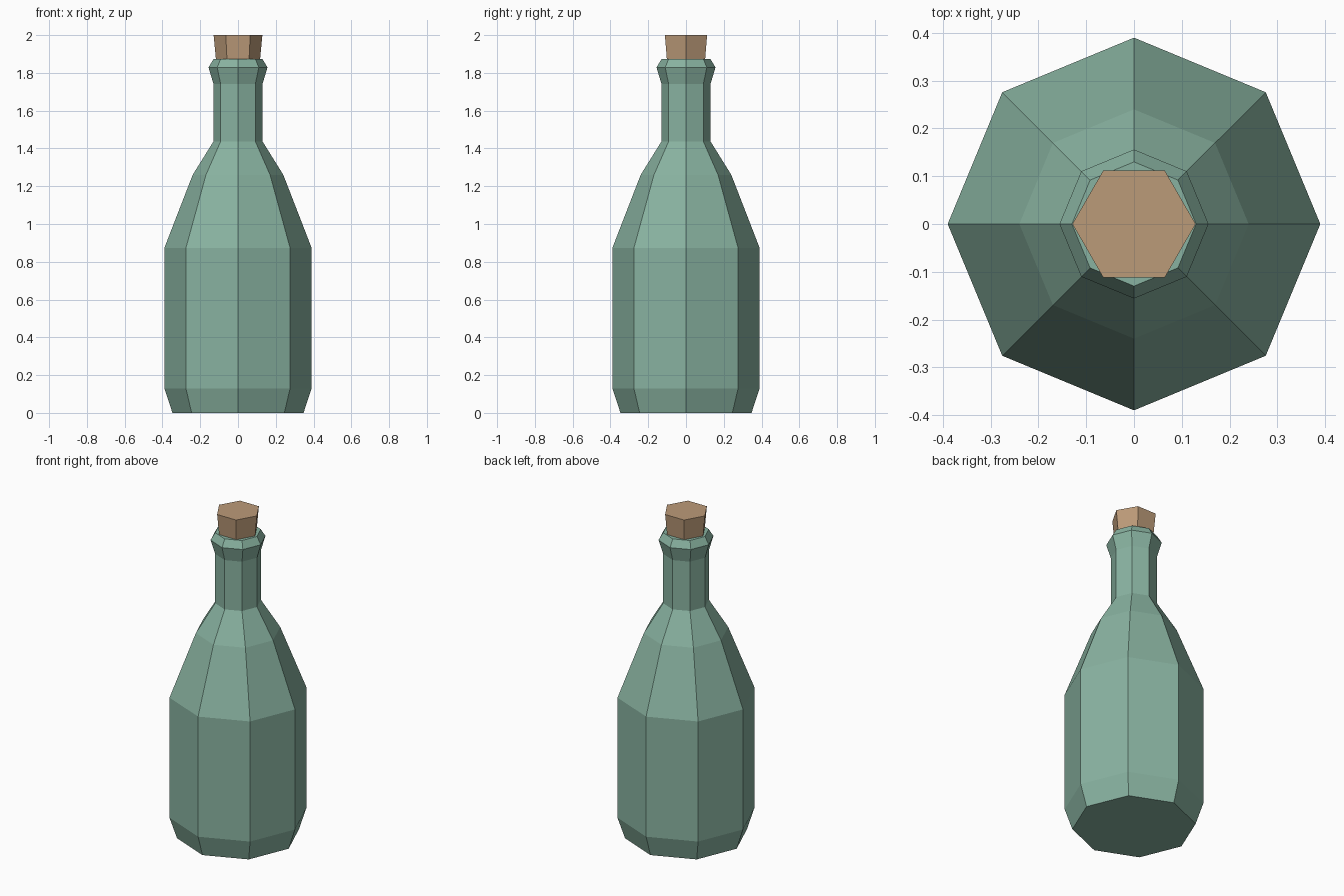
import bpy
import bmesh
from math import cos, sin, tau

default = bpy.data.objects.get("Cube")
if default:
    bpy.data.objects.remove(default, do_unlink=True)


def make_material(name, color):
    mat = bpy.data.materials.new(name)
    mat.use_nodes = True
    mat.diffuse_color = color
    bsdf = next(n for n in mat.node_tree.nodes if n.type == 'BSDF_PRINCIPLED')
    bsdf.inputs["Base Color"].default_value = color
    bsdf.inputs["Roughness"].default_value = 0.7
    return mat


def lathe(name, profile, sides, mat):
    """Flat-shaded closed solid turned from (radius, height) pairs."""
    bm = bmesh.new()
    rings = [[bm.verts.new((r * cos(tau * i / sides), r * sin(tau * i / sides), z))
              for i in range(sides)] for r, z in profile]
    for low, high in zip(rings, rings[1:]):
        for i in range(sides):
            j = (i + 1) % sides
            bm.faces.new((low[i], low[j], high[j], high[i]))
    bm.faces.new(rings[0][::-1])
    bm.faces.new(rings[-1])
    mesh = bpy.data.meshes.new(name)
    bm.to_mesh(mesh)
    bm.free()
    mesh.materials.append(mat)
    obj = bpy.data.objects.new(name, mesh)
    bpy.context.collection.objects.link(obj)
    return obj


glass = make_material("green_glass", (0.25, 0.45, 0.355, 1))
cork = make_material("cork_brown", (0.50, 0.325, 0.19, 1))

# Bottle: chamfered foot, straight body, sloping shoulder, neck and flared lip
lathe("bottle", [(0.347, 0), (0.39, 0.13), (0.39, 0.873), (0.24, 1.26),
                 (0.13, 1.437), (0.13, 1.742), (0.156, 1.829), (0.13, 1.873)], 8, glass)

# Tapered cork seated in the lip
lathe("stopper", [(0.112, 1.82), (0.129, 2.0)], 6, cork)
